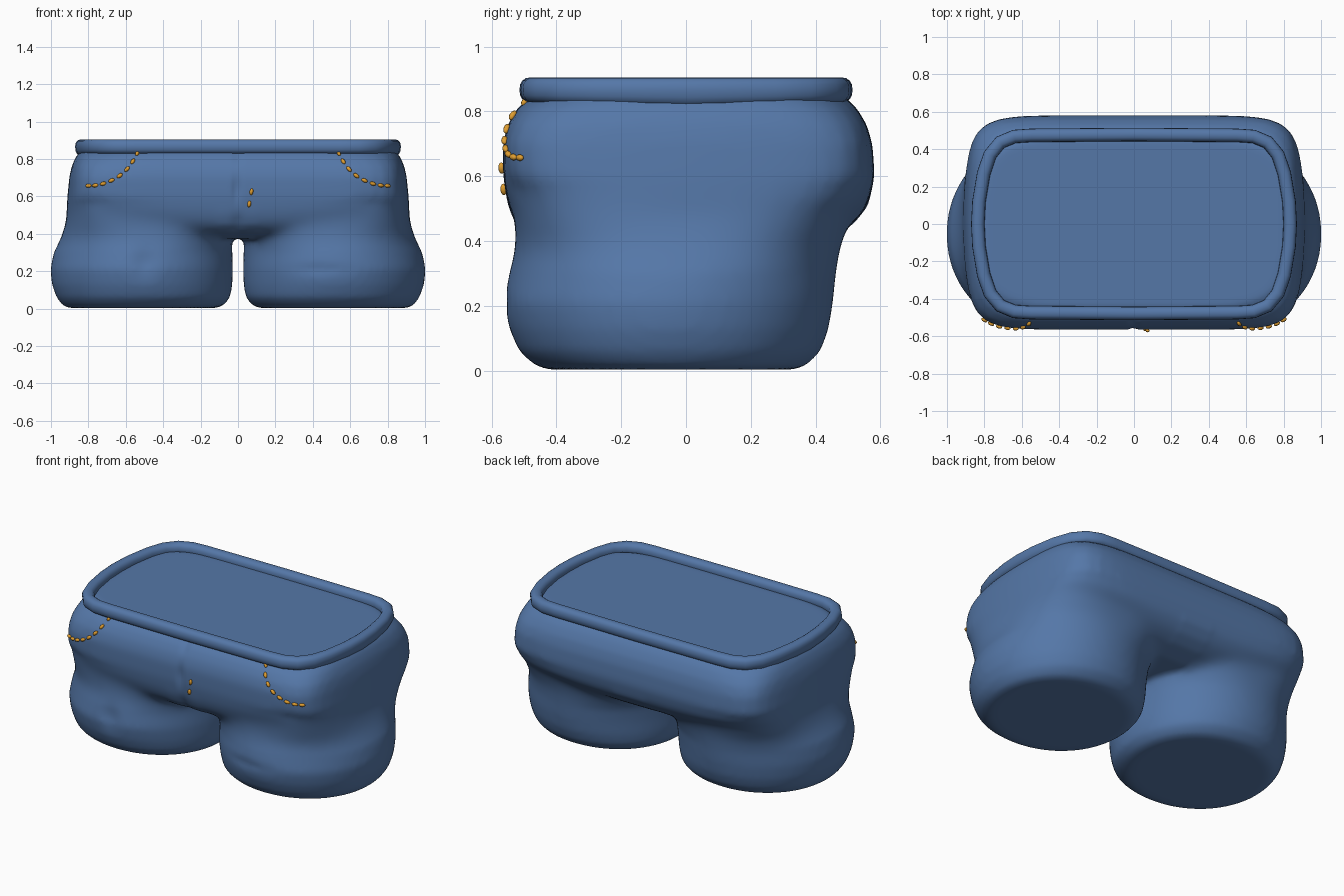
import bpy, bmesh, math
from mathutils import Vector
from mathutils.bvhtree import BVHTree

if "Cube" in bpy.data.objects:
    bpy.data.objects.remove(bpy.data.objects["Cube"])


def material(name, color):
    m = bpy.data.materials.new(name)
    m.diffuse_color = (*color, 1)
    m.use_nodes = True
    m.node_tree.nodes["Principled BSDF"].inputs["Base Color"].default_value = m.diffuse_color
    return m


denim = material("denim blue", (0.09, 0.185, 0.39))
gold = material("gold thread", (0.74, 0.34, 0.03))


def add_object(name, bm, mat):
    bmesh.ops.recalc_face_normals(bm, faces=bm.faces)
    me = bpy.data.meshes.new(name)
    bm.to_mesh(me)
    bm.free()
    me.materials.append(mat)
    for p in me.polygons:
        p.use_smooth = True
    ob = bpy.data.objects.new(name, me)
    bpy.context.collection.objects.link(ob)
    return ob


def superellipse(x0, x1, y0, y1, power, bow, n=96):
    pts = []
    for i in range(n):
        a = 2 * math.pi * i / n
        c, s = math.cos(a), math.sin(a)
        r = (abs(c) ** power + abs(s) ** power) ** (-1 / power)
        pts.append(((x0 + x1) / 2 + (x1 - x0) / 2 * c * r * (1 - bow * (s * r) ** 2),
                    (y0 + y1) / 2 + (y1 - y0) / 2 * s * r))
    return pts


def loft(bm, rings):
    # rings: height, x0, x1, y0, y1, roundness power, side bow
    rows = [[bm.verts.new((x, y, z)) for x, y in superellipse(*ext)]
            for z, *ext in rings]
    for a, b in zip(rows, rows[1:]):
        for i in range(len(a)):
            j = (i + 1) % len(a)
            bm.faces.new((a[i], a[j], b[j], b[i]))
    bm.faces.new(rows[0][::-1])
    bm.faces.new(rows[-1])


# hips and two legs, blended into one soft cloth body
bm = bmesh.new()
hips = [(0.375, 0.76, -0.36, 0.34, 3), (0.41, 0.86, -0.48, 0.45, 3.2),
        (0.45, 0.90, -0.525, 0.515, 3.8), (0.51, 0.917, -0.55, 0.563, 5.5),
        (0.60, 0.912, -0.564, 0.582, 8), (0.70, 0.902, -0.565, 0.575, 8.5),
        (0.76, 0.89, -0.55, 0.557, 8), (0.81, 0.868, -0.52, 0.527, 7),
        (0.845, 0.84, -0.48, 0.49, 6), (0.866, 0.80, -0.44, 0.45, 6)]
loft(bm, [(z, -hx, hx, y0, y1, p, 0.065) for z, hx, y0, y1, p in hips])
leg = [(0.003, 0.11, 0.91, -0.43, 0.34, 2.1), (0.02, 0.075, 0.94, -0.47, 0.375, 2.1),
       (0.06, 0.042, 0.97, -0.515, 0.415, 2.1), (0.13, 0.03, 0.995, -0.545, 0.44, 2.05),
       (0.21, 0.028, 1.003, -0.562, 0.453, 2.05), (0.30, 0.03, 0.985, -0.545, 0.462, 2.1),
       (0.38, 0.035, 0.945, -0.525, 0.475, 2.4), (0.44, 0.045, 0.925, -0.525, 0.495, 2.9),
       (0.52, 0.06, 0.91, -0.53, 0.52, 3.5)]
for s in (-1, 1):
    loft(bm, [(z, min(s * a, s * b), max(s * a, s * b), y0, y1, p, 0)
              for z, a, b, y0, y1, p in leg])
body = add_object("shorts_body", bm, denim)
mod = body.modifiers.new("blend", 'REMESH')
mod.mode = 'VOXEL'
mod.voxel_size = 0.018
mod.use_smooth_shade = True
mod = body.modifiers.new("soften", 'SMOOTH')
mod.factor = 0.5
mod.iterations = 8
dg = bpy.context.evaluated_depsgraph_get()
mesh = bpy.data.meshes.new_from_object(body.evaluated_get(dg))
body.modifiers.clear()
body.data = mesh
mesh.materials.clear()
mesh.materials.append(denim)

# melt the crease where the legs meet the hips
bm = bmesh.new()
bm.from_mesh(mesh)
for lo, hi, count in ((0.36, 0.53, 8), (0.32, 0.57, 6)):
    band = [v for v in bm.verts if lo < v.co.z < hi and abs(v.co.x) > 0.1]
    for _ in range(count):
        bmesh.ops.smooth_vert(bm, verts=band, factor=0.5,
                              use_axis_x=True, use_axis_y=True, use_axis_z=True)
bm.to_mesh(mesh)
bm.free()

# centre seam and soft cloth folds pressed into the front
folds = [(-0.005, 0.64, 0.016, 0.07, 0.016), (0, 0.82, 0.016, 0.04, 0.012),
         (0, 0.45, 0.03, 0.06, 0.012),
         (0.45, 0.21, 0.16, 0.03, 0.010), (-0.5, 0.24, 0.06, 0.07, 0.016),
         (0.72, 0.57, 0.08, 0.04, 0.006), (-0.78, 0.57, 0.08, 0.04, 0.006)]
for v in mesh.vertices:
    if v.co.y < -0.3 and v.co.z < 0.84:
        v.co.y += sum(d * math.exp(-((v.co.x - x) / w) ** 2 - ((v.co.z - z) / h) ** 2)
                      for x, z, w, h, d in folds)
for p in mesh.polygons:
    p.use_smooth = True
mesh.update()

# waistband: rounded tube around a bowed-side outline, dipping slightly at the sides
quarter = [(0.835, 0.0), (0.829, 0.12), (0.804, 0.27), (0.77, 0.37),
           (0.715, 0.437), (0.64, 0.468), (0.55, 0.474), (0.28, 0.476), (0.0, 0.478)]
outline = quarter + [(-x, y) for x, y in quarter[-2::-1]]
outline += [(-x, -y) for x, y in outline[1:-1]]
bm = bmesh.new()
rows = []
n, m = len(outline), 16
for i, (x, y) in enumerate(outline):
    t = Vector(outline[(i + 1) % n]) - Vector(outline[i - 1])
    out = Vector((t.y, -t.x)).normalized()
    dip = 0.012 * max(0, 1 - abs(y) / 0.45)
    row = []
    for k in range(m):
        a = 2 * math.pi * k / m
        c, s = math.cos(a), math.sin(a)
        c, s = [math.copysign(abs(q) ** 0.85, q) for q in (c, s)]
        row.append(bm.verts.new((x + out.x * c * 0.036, y + out.y * c * 0.036,
                                 0.866 + 0.039 * s + min(0, s) * dip)))
    rows.append(row)
for i in range(n):
    a, b = rows[i], rows[(i + 1) % n]
    for k in range(m):
        j = (k + 1) % m
        bm.faces.new((a[k], b[k], b[j], a[j]))
add_object("waistband", bm, denim)

# thread stitches laid on the cloth surface
tree = BVHTree.FromPolygons([v.co for v in mesh.vertices],
                            [p.vertices[:] for p in mesh.polygons])


def on_cloth(x, z):
    hit, normal, _, _ = tree.ray_cast(Vector((x, -2, z)), Vector((0, 1, 0)))
    if hit is None:
        return Vector((x, -0.5, z))
    return hit + normal * 0.005


def stitches(name, path):
    bm = bmesh.new()
    pts = [on_cloth(x, z) for x, z in path]
    for i, p in enumerate(pts):
        d = pts[min(i + 1, len(pts) - 1)] - pts[max(i - 1, 0)]
        made = bmesh.ops.create_uvsphere(bm, u_segments=8, v_segments=6, radius=1)["verts"]
        rot = d.to_track_quat('Z', 'Y')
        for v in made:
            v.co = rot @ Vector((v.co.x * 0.0105, v.co.y * 0.0105, v.co.z * 0.018)) + p
    add_object(name, bm, gold)


pocket = [(0.538, 0.828), (0.562, 0.785), (0.593, 0.745), (0.632, 0.71),
          (0.676, 0.685), (0.72, 0.668), (0.762, 0.659), (0.797, 0.657)]
stitches("pocket_stitches_right", pocket)
stitches("pocket_stitches_left", [(-x, z) for x, z in pocket])
stitches("fly_stitches", [(0.06, 0.56), (0.072, 0.625)])
